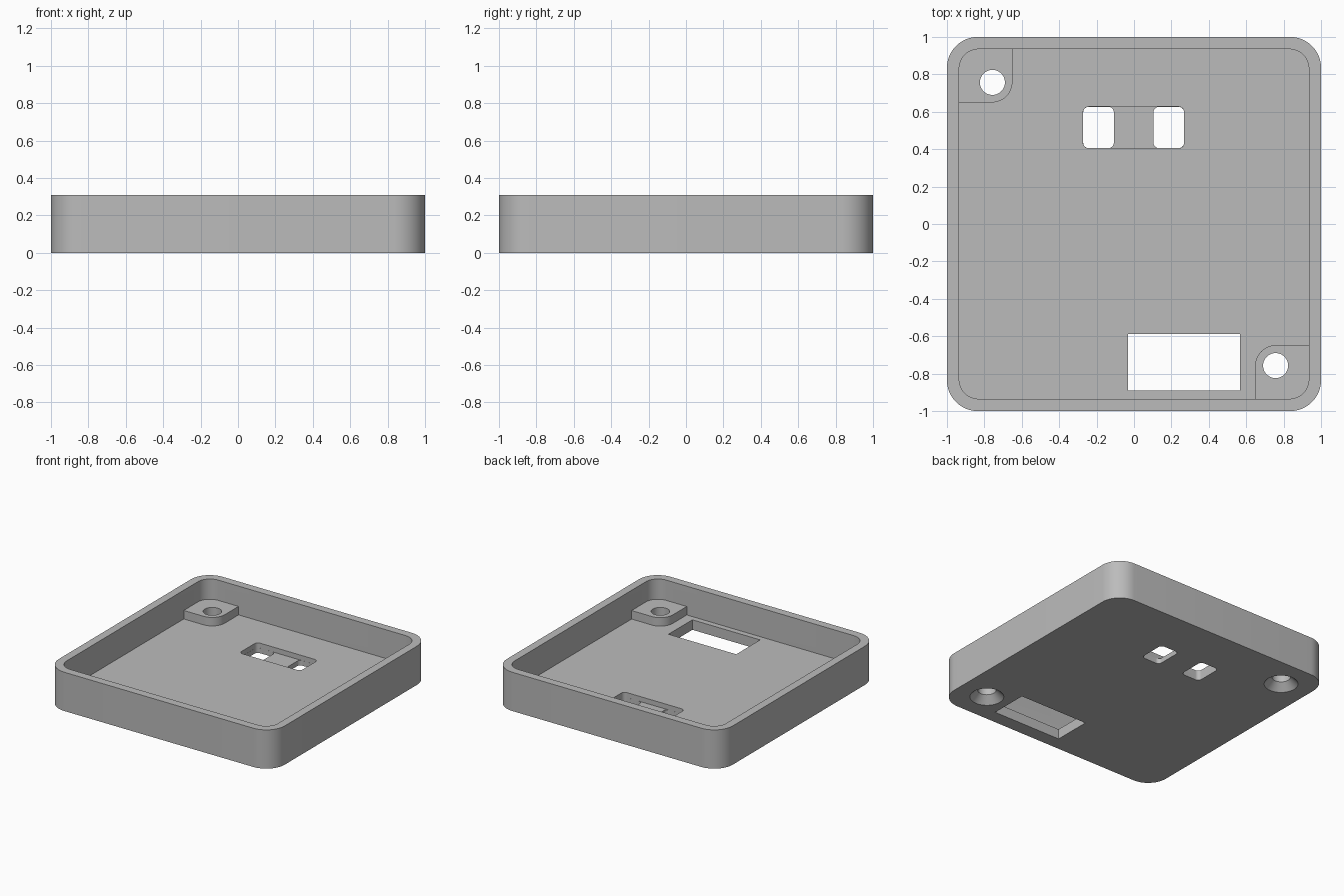
import bpy
import bmesh
from math import pi, cos, sin
from mathutils import Matrix

cube = bpy.data.objects.get("Cube")
if cube:
    bpy.data.objects.remove(cube, do_unlink=True)

grey = bpy.data.materials.new("plain grey")
grey.use_nodes = True
grey.diffuse_color = (0.5, 0.5, 0.5, 1)
grey.node_tree.nodes["Principled BSDF"].inputs["Base Color"].default_value = (0.5, 0.5, 0.5, 1)


def make_object(name, bm):
    bmesh.ops.recalc_face_normals(bm, faces=bm.faces)
    mesh = bpy.data.meshes.new(name)
    bm.to_mesh(mesh)
    bm.free()
    mesh.materials.append(grey)
    obj = bpy.data.objects.new(name, mesh)
    bpy.context.collection.objects.link(obj)
    return obj


def rounded_prism(name, x0, x1, y0, y1, z0, z1, radii, steps=12):
    """Upright prism; radii run counter-clockwise from the (x1, y1) corner."""
    if not isinstance(radii, tuple):
        radii = (radii,) * 4
    corners = [(x1, y1, -1, -1), (x0, y1, 1, -1), (x0, y0, 1, 1), (x1, y0, -1, 1)]
    bm = bmesh.new()
    verts = []
    for i, ((x, y, sx, sy), r) in enumerate(zip(corners, radii)):
        count = steps if r else 0
        for k in range(count + 1):
            a = pi / 2 * (i + (k / steps))
            px = x + sx * r + r * cos(a)
            py = y + sy * r + r * sin(a)
            verts.append(bm.verts.new((px, py, z0)))
    face = bm.faces.new(verts)
    top = bmesh.ops.extrude_face_region(bm, geom=[face])["geom"]
    moved = [v for v in top if isinstance(v, bmesh.types.BMVert)]
    bmesh.ops.translate(bm, verts=moved, vec=(0, 0, z1 - z0))
    return make_object(name, bm)


def cone(name, x, y, z0, z1, r0, r1):
    bm = bmesh.new()
    bmesh.ops.create_cone(bm, cap_ends=True, segments=48, radius1=r0, radius2=r1,
                          depth=z1 - z0, matrix=Matrix.Translation((x, y, (z0 + z1) / 2)))
    return make_object(name, bm)


def combine(target, tool, operation):
    tool.hide_render = True
    mod = target.modifiers.new(tool.name, "BOOLEAN")
    mod.operation = operation
    mod.solver = "EXACT"
    mod.object = tool
    bpy.context.view_layer.objects.active = target
    bpy.ops.object.modifier_apply(modifier=mod.name)
    bpy.data.objects.remove(tool, do_unlink=True)


HEIGHT, FLOOR, BOSS_TOP = 0.31, 0.08, 0.148
INNER, REACH, HOLE = 0.935, 0.945, 0.067

# Open tray with rounded corners
tray = rounded_prism("tray", -1, 1, -1, 1, 0, HEIGHT, 0.165)
combine(tray, rounded_prism("cavity", -INNER, INNER, -INNER, INNER, FLOOR, 0.5, 0.105), "DIFFERENCE")

# Screw bosses in two opposite corners
combine(tray, rounded_prism("back_boss", -REACH, -0.65, 0.65, REACH, 0.03, BOSS_TOP,
                            (0, 0, 0, 0.11)), "UNION")
combine(tray, rounded_prism("front_boss", 0.648, REACH, -REACH, -0.648, 0.03, BOSS_TOP,
                            (0, 0.11, 0, 0)), "UNION")

# Countersunk screw holes
for s in (-1, 1):
    x, y = s * 0.757, -s * 0.757
    combine(tray, cone("screw_hole", x, y, 0.02, 0.3, HOLE, HOLE), "DIFFERENCE")
    combine(tray, cone("countersink", x, y, -0.01, 0.056, HOLE + 0.066, HOLE), "DIFFERENCE")

# Rectangular window in the floor
combine(tray, rounded_prism("window", -0.033, 0.567, -0.89, -0.588, -0.1, 0.2, 0), "DIFFERENCE")

# Strap slot: two through pockets joined by a sunken bridge
combine(tray, rounded_prism("slot_recess", -0.272, 0.268, 0.405, 0.627, 0.04, 0.2, 0.03), "DIFFERENCE")
for x0, x1 in ((-0.2715, -0.108), (0.104, 0.2675)):
    combine(tray, rounded_prism("slot_pocket", x0, x1, 0.4055, 0.6265, -0.1, 0.2, 0.03), "DIFFERENCE")

bpy.ops.object.select_all(action="DESELECT")
tray.select_set(True)
bpy.context.view_layer.objects.active = tray
bpy.ops.object.shade_smooth_by_angle(angle=pi / 6)
